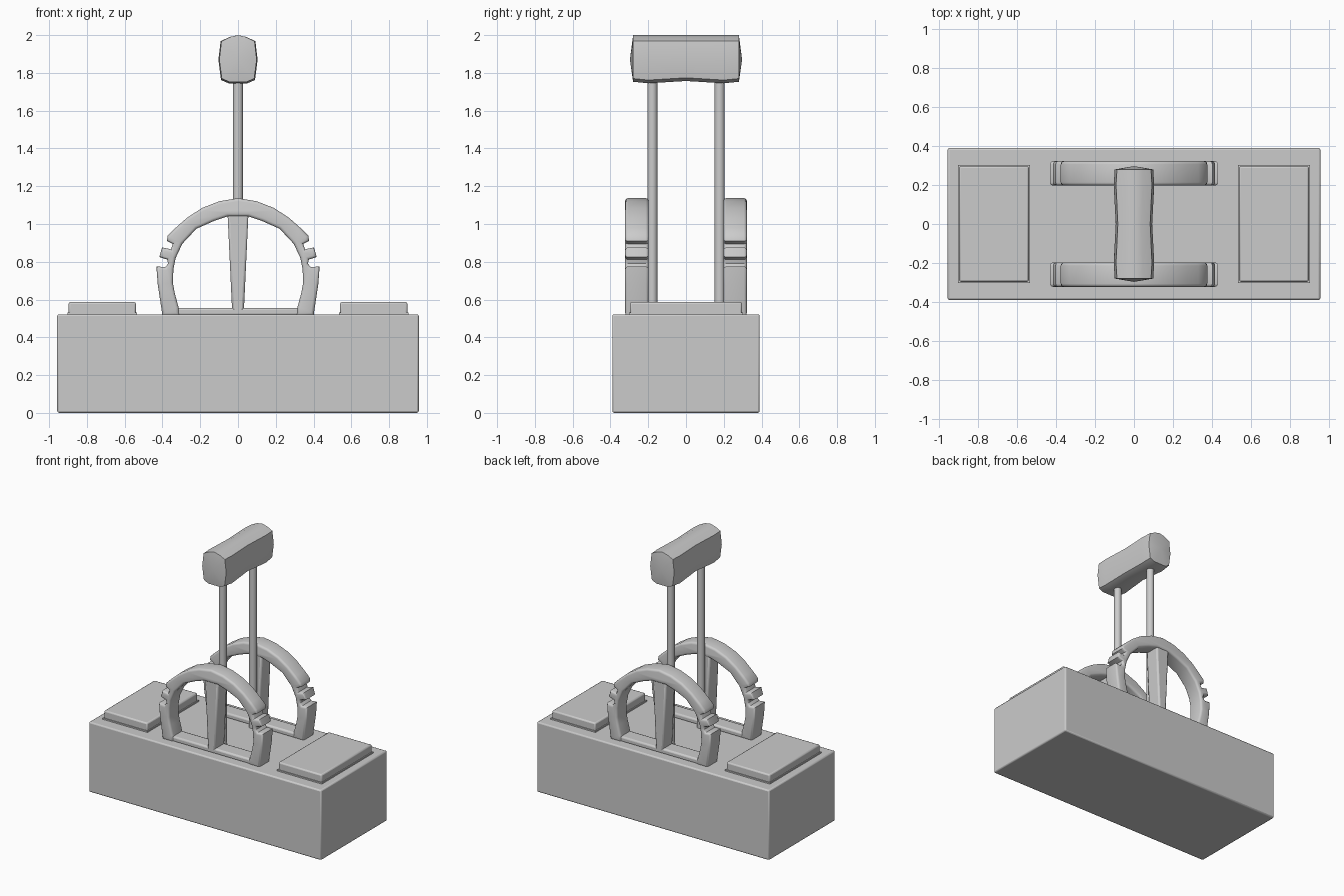
import bpy, bmesh, math

if "Cube" in bpy.data.objects:
    bpy.data.objects.remove(bpy.data.objects["Cube"])


def add_mesh(name, bm, bevel=0.0, angle=35):
    bmesh.ops.recalc_face_normals(bm, faces=bm.faces)
    me = bpy.data.meshes.new(name)
    bm.to_mesh(me)
    bm.free()
    ob = bpy.data.objects.new(name, me)
    bpy.context.collection.objects.link(ob)
    if bevel:
        m = ob.modifiers.new("bevel", "BEVEL")
        m.width, m.segments = bevel, 2
    bpy.ops.object.select_all(action="DESELECT")
    ob.select_set(True)
    bpy.context.view_layer.objects.active = ob
    bpy.ops.object.shade_smooth_by_angle(angle=math.radians(angle))
    return ob


def loft(name, rings, caps=None, bevel=0.0, angle=35):
    """Skin closed rings; caps are optional end points."""
    bm = bmesh.new()
    rows = [[bm.verts.new(p) for p in r] for r in rings]
    n = len(rows[0])
    for a, b in zip(rows, rows[1:]):
        for i in range(n):
            bm.faces.new((a[i], a[(i + 1) % n], b[(i + 1) % n], b[i]))
    for k, row in enumerate((rows[0], rows[-1])):
        if caps:
            c = bm.verts.new(caps[k])
            for i in range(n):
                bm.faces.new((row[i], row[(i + 1) % n], c))
        else:
            bm.faces.new(row)
    return add_mesh(name, bm, bevel, angle)


def box(name, x0, x1, y0, y1, z0, z1, bevel=0.0):
    return loft(name, [[(x0, y0, z), (x1, y0, z), (x1, y1, z), (x0, y1, z)]
                       for z in (z0, z1)], bevel=bevel)


# Base block
box("base", -0.957, 0.957, -0.39, 0.39, 0, 0.522, 0.01)

# Raised pads at both ends, each on a thin rim
for side, s in (("left", -1), ("right", 1)):
    x0, x1 = sorted((s * 0.54, s * 0.897))
    box(f"pad_{side}", x0, x1, -0.297, 0.297, 0.51, 0.587, 0.01)
    box(f"pad_rim_{side}", x0 - 0.006, x1 + 0.006, -0.303, 0.303, 0.515, 0.532)

# Arch outline: right half of the outer edge with its notches, then the inner edge
outer = [(0, 1.137), (0.1, 1.12), (0.19, 1.085), (0.27, 1.033), (0.33, 0.98),
         (0.373, 0.938), (0.376, 0.91), (0.345, 0.895), (0.355, 0.866),
         (0.402, 0.876), (0.417, 0.825), (0.375, 0.812), (0.37, 0.79),
         (0.385, 0.772), (0.432, 0.775), (0.425, 0.68), (0.4, 0.515)]
inner = [(0.31, 0.515), (0.315, 0.56), (0.335, 0.635), (0.345, 0.69), (0.342, 0.76),
         (0.33, 0.82), (0.295, 0.895), (0.22, 0.975), (0.13, 1.015), (0.055, 1.04)]
half = outer + inner
outline = half + [(-x, z) for x, z in reversed(half) if x > 0]


def arch(name, y):
    cu = bpy.data.curves.new(name, "CURVE")
    cu.dimensions, cu.fill_mode = "2D", "BOTH"
    sp = cu.splines.new("POLY")
    sp.points.add(len(outline) - 1)
    for p, (x, z) in zip(sp.points, outline):
        p.co = (x, z, 0, 1)
    sp.use_cyclic_u = True
    cu.bevel_depth, cu.bevel_resolution = 0.016, 2
    cu.offset, cu.extrude = -0.016, 0.0465
    tmp = bpy.data.objects.new(name + "_curve", cu)
    bpy.context.collection.objects.link(tmp)
    dg = bpy.context.evaluated_depsgraph_get()
    me = bpy.data.meshes.new_from_object(tmp.evaluated_get(dg))
    bm = bmesh.new()
    bm.from_mesh(me)
    bpy.data.objects.remove(tmp)
    bmesh.ops.remove_doubles(bm, verts=bm.verts, dist=0.0002)
    for v in bm.verts:
        vx, vy, vz = v.co
        v.co = (vx, y - vz, vy)
    return add_mesh(name, bm, angle=40)


for side, s in (("front", -1), ("back", 1)):
    arch(f"arch_{side}", s * 0.26)
    y0, y1 = sorted((s * 0.2, s * 0.315))
    # Tapered spoke and low sill closing the arch
    loft(f"spoke_{side}", [[(-w, y0, z), (w, y0, z), (w, y1, z), (-w, y1, z)]
                           for w, z in ((0.03, 0.515), (0.056, 1.07))], bevel=0.012)
    box(f"sill_{side}", -0.33, 0.33, y0, y1, 0.515, 0.556, 0.012)
    # Upright rod
    loft(f"rod_{side}", [[(0.027 * math.cos(a), s * 0.178 + 0.027 * math.sin(a), z)
                          for a in (math.pi * (i + 0.5) / 6 for i in range(12))]
                         for z in (0.515, 1.78)])

# Weight block on top: faceted section, slightly waisted, with pointed ends
sec = [(0, 2.0), (0.045, 1.99), (0.092, 1.968), (0.104, 1.87), (0.09, 1.762), (0.05, 1.745)]
sec += [(-x, z) for x, z in reversed(sec) if x > 0]
rings = []
for y, w, lift in ((-0.28, 0.95, 0.008), (-0.2, 1.0, 0), (0, 0.9, 0.012),
                   (0.2, 1.0, 0), (0.28, 0.95, 0.008)):
    rings.append([(x * w, y, z + (lift if z < 1.8 else 0)) for x, z in sec])
loft("top_weight", rings, caps=[(0, -0.297, 1.87), (0, 0.297, 1.87)], angle=40)
